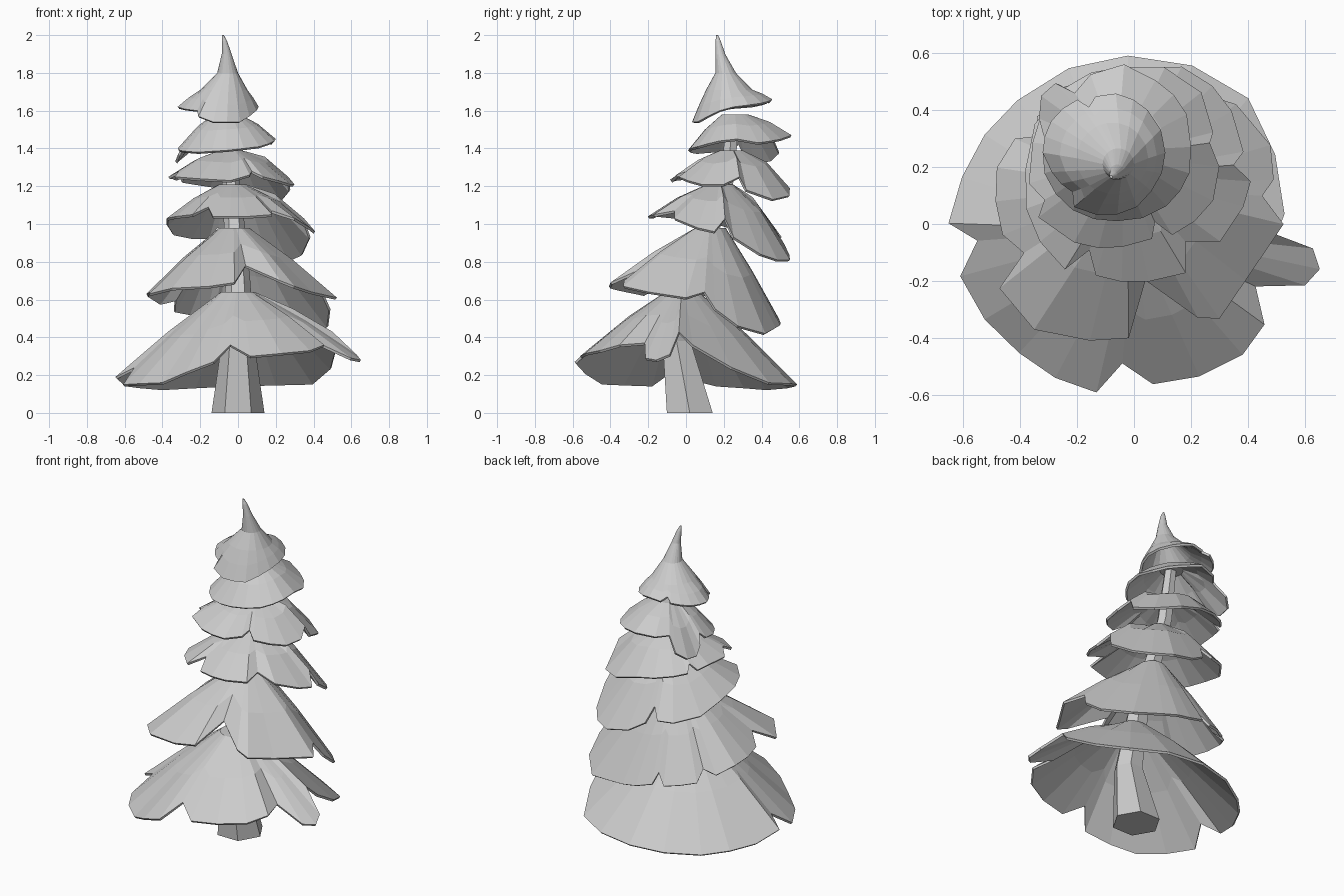
import bpy, bmesh, math
from mathutils import Vector


def finish(bm, name):
    bmesh.ops.recalc_face_normals(bm, faces=bm.faces)
    me = bpy.data.meshes.new(name)
    bm.to_mesh(me)
    bm.free()
    ob = bpy.data.objects.new(name, me)
    bpy.context.collection.objects.link(ob)
    return ob


def loft(bm, loops):
    rows = [[bm.verts.new(p) for p in loop] for loop in loops]
    for a, b in zip(rows, rows[1:]):
        n = len(a)
        for i in range(n):
            j = (i + 1) % n
            bm.faces.new((a[i], b[i], b[j], a[j]))
    bm.faces.new(rows[0])
    return rows


def polar(c, deg, r, z):
    a = math.radians(deg)
    return Vector((c[0] + r * math.cos(a), c[1] + r * math.sin(a), z))


def tier(name, rings, centre, rim, bulge=0.015, back_bulge=0.0):
    """Thin drooping skirt: round rings at the top, ragged (deg, radius, z) rim."""
    pts = []
    for (a0, r0, z0), (a1, r1, z1) in zip(rim, rim[1:] + [(rim[0][0] + 360,) + rim[0][1:]]):
        n = max(1, round((a1 - a0) / 18))
        for k in range(n):
            t = k / n
            pts.append((a0 + (a1 - a0) * t, r0 + (r1 - r0) * t, z0 + (z1 - z0) * t))
    loops = [[polar((x, y), a, r, z) for a, _, _ in pts] for x, y, z, r in rings]
    edge = [polar(centre, *p) for p in pts]
    # mid loop, rounded out more on the low back-right side when asked
    mid = []
    for (a, _, _), p, q in zip(pts, loops[-1], edge):
        b = back_bulge * max(0, math.cos(math.radians(a - 55)))
        mid.append(p.lerp(q, 0.5) + Vector((0, 0, bulge + b)))
    bm = bmesh.new()
    loft(bm, loops + [mid, edge])
    ob = finish(bm, name)
    # make sure the skin faces outward before thickening inward
    if sum(p.normal.z for p in ob.data.polygons) < 0:
        ob.data.flip_normals()
    m = ob.modifiers.new("thickness", 'SOLIDIFY')
    m.thickness = 0.014
    m.offset = -1
    return ob


# Bent six-sided trunk
path = [(0, .02, 0, .14), (0, -.05, .38, .085), (0, .03, .7, .065),
        (-.02, .14, 1.0, .055), (-.04, .22, 1.25, .045), (-.06, .25, 1.58, .035)]
bm = bmesh.new()
rows = loft(bm, [[polar((x, y), 60 * i, r, z) for i in range(6)] for x, y, z, r in path])
bm.faces.new(rows[-1])
finish(bm, "trunk")

# Foliage tiers, bottom to top
tier("branch_tier_1", [(0, -.02, .64, .09)], (0, -.02), [
    (-2, .50, .43), (6, .53, .36), (28, .56, .24), (49, .61, .16), (92, .61, .15),
    (132, .61, .13), (163, .63, .15), (178, .65, .19), (184, .55, .24), (195, .63, .15),
    (227, .59, .16), (257, .585, .27), (265, .47, .36), (277, .545, .30), (311, .58, .33),
    (324, .565, .36), (335, .47, .37), (342, .63, .29), (348, .665, .28), (354, .63, .31)])

tier("branch_tier_2", [(-.02, .13, .98, .08)], (0, .13), [
    (-4, .45, .64), (3, .49, .55), (17, .50, .46), (39, .46, .42), (62, .39, .45),
    (90, .37, .48), (106, .37, .51), (111, .33, .57), (117, .38, .51), (144, .42, .54),
    (152, .38, .60), (158, .45, .58), (172, .485, .62), (200, .49, .64),
    (211, .45, .70), (217, .59, .63), (235, .61, .66), (254, .56, .67), (268, .53, .69),
    (277, .33, .78), (296, .51, .70), (303, .55, .67), (320, .51, .64), (346, .54, .61)])

tier("branch_tier_3", [(-.03, .18, 1.21, .07)], (-.03, .18), [
    (4, .38, 1.03), (10, .42, .93), (30, .43, .84), (45, .43, .81), (62, .42, .81),
    (82, .37, .84), (98, .34, .90), (105, .29, .99), (111, .35, .93), (126, .37, .93),
    (152, .36, .95), (178, .35, 1.0), (200, .37, 1.03),
    (238, .40, 1.05), (245, .30, 1.09), (254, .375, 1.04), (282, .39, 1.04),
    (301, .41, 1.05), (311, .32, 1.07), (324, .41, 1.03), (344, .43, .98), (356, .44, .96)],
    back_bulge=.04)

tier("branch_tier_4", [(-.04, .24, 1.39, .06)], (-.04, .23), [
    (10, .31, 1.25), (16, .33, 1.18), (40, .36, 1.13), (65, .35, 1.15), (90, .32, 1.19),
    (130, .32, 1.22), (145, .32, 1.23), (150, .28, 1.27), (156, .32, 1.24),
    (170, .32, 1.25), (195, .34, 1.25), (208, .31, 1.28), (215, .36, 1.25),
    (240, .34, 1.24), (270, .31, 1.23), (290, .30, 1.26), (297, .25, 1.28), (303, .32, 1.25),
    (335, .35, 1.21), (355, .34, 1.21)], back_bulge=.03)

tier("branch_tier_5", [(-.06, .26, 1.58, .07)], (-.06, .27), [
    (0, .26, 1.45), (25, .27, 1.43), (60, .27, 1.45), (85, .29, 1.47), (110, .27, 1.46),
    (128, .24, 1.46), (134, .31, 1.38), (146, .32, 1.34), (160, .29, 1.33),
    (171, .26, 1.37), (177, .23, 1.43), (183, .26, 1.40), (200, .27, 1.39),
    (235, .27, 1.38), (270, .26, 1.39), (310, .27, 1.41), (340, .27, 1.44)])

# Curled tip
tier("tree_tip", [(-.08, .165, 2.0, .005), (-.072, .17, 1.97, .014), (-.06, .182, 1.9, .026),
                  (-.055, .21, 1.8, .055), (-.075, .23, 1.71, .125)], (-.1, .25), [
    (0, .21, 1.62), (45, .21, 1.64), (80, .21, 1.66), (100, .20, 1.65), (110, .17, 1.67),
    (118, .21, 1.65), (150, .22, 1.63), (180, .22, 1.62), (200, .20, 1.61), (230, .18, 1.60),
    (240, .22, 1.57), (262, .22, 1.54), (300, .22, 1.54), (320, .21, 1.57), (340, .21, 1.60)],
    bulge=0.005)
